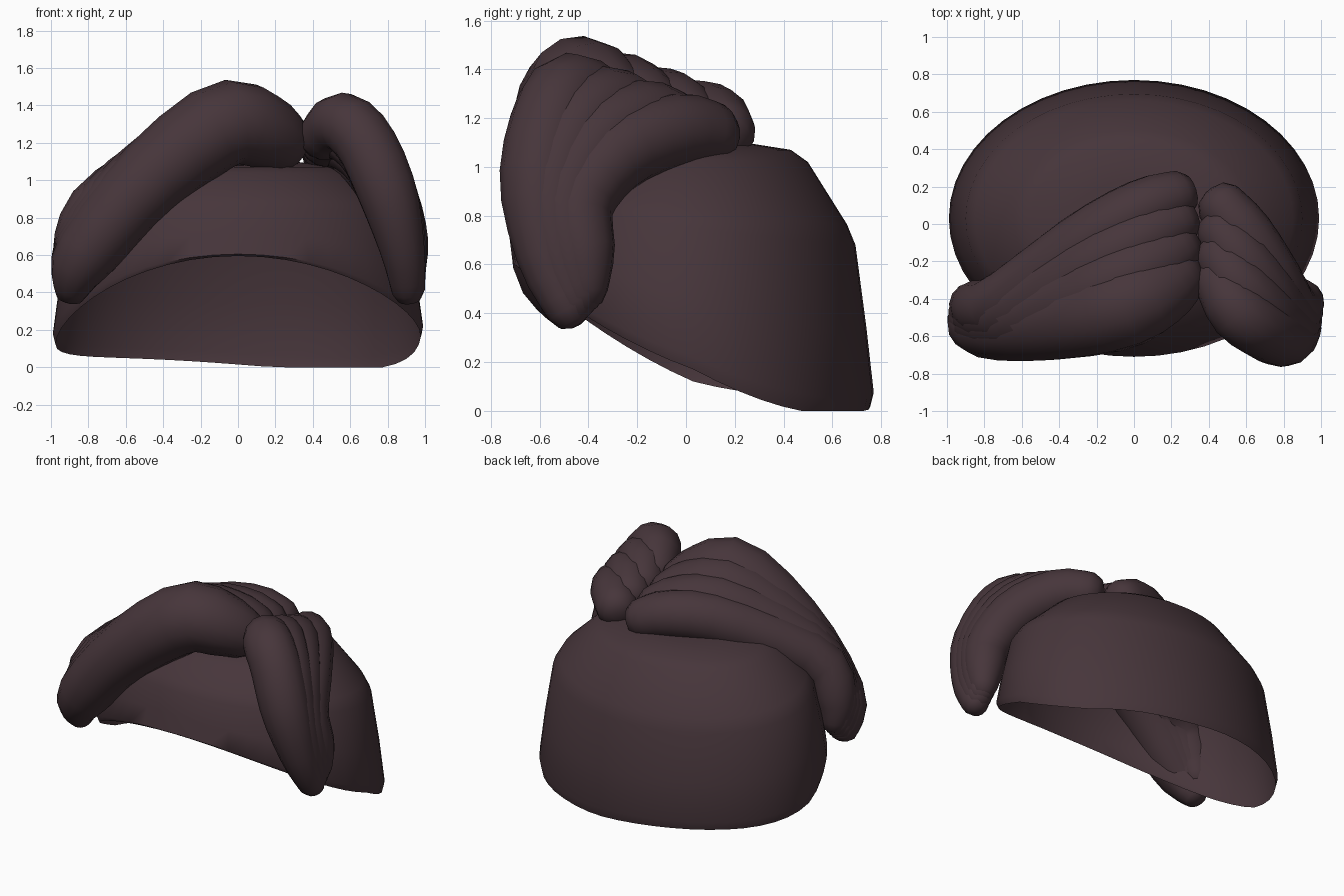
import bpy, bmesh, math
from mathutils import Vector

if "Cube" in bpy.data.objects:
    bpy.data.objects.remove(bpy.data.objects["Cube"])

mat = bpy.data.materials.new("dark plum brown")
mat.diffuse_color = (0.062, 0.036, 0.043, 1)
mat.use_nodes = True
mat.node_tree.nodes["Principled BSDF"].inputs["Base Color"].default_value = mat.diffuse_color


def finish(name, bm, angle):
    bmesh.ops.recalc_face_normals(bm, faces=bm.faces)
    me = bpy.data.meshes.new(name)
    bm.to_mesh(me)
    bm.free()
    me.materials.append(mat)
    ob = bpy.data.objects.new(name, me)
    bpy.context.collection.objects.link(ob)
    bpy.ops.object.select_all(action='DESELECT')
    ob.select_set(True)
    bpy.context.view_layer.objects.active = ob
    bpy.ops.object.shade_smooth_by_angle(angle=math.radians(angle))
    return ob


def loft(bm, rings):
    rows = [[bm.verts.new(p) for p in r] for r in rings]
    n = len(rows[0])
    for a, b in zip(rows, rows[1:]):
        for i in range(n):
            j = (i + 1) % n
            bm.faces.new((a[i], a[j], b[j], b[i]))
    return rows


def spline(pts, t):
    """Catmull-Rom through the points, t in 0..1 (works on x, y, z, radius)."""
    s = t * (len(pts) - 1)
    i = min(int(s), len(pts) - 2)
    f = s - i
    g = lambda k: pts[max(0, min(len(pts) - 1, k))]
    a, b, c, d = g(i - 1), g(i), g(i + 1), g(i + 2)
    return [0.5 * (2 * b[k] + (c[k] - a[k]) * f
            + (2 * a[k] - 5 * b[k] + 4 * c[k] - d[k]) * f * f
            + (3 * b[k] - a[k] - 3 * c[k] + d[k]) * f ** 3) for k in range(4)]


def roll(name, pts, steps=14, sides=14):
    """Round-ended tube along a path of (x, y, z, radius)."""
    samples = [spline(pts, i / steps) for i in range(steps + 1)]
    pos = [Vector(s[:3]) for s in samples]
    rings = []
    side = Vector((0.3, 0.9, 0.1))           # carried along so the tube never twists

    def ring(c, tan, r):
        nonlocal side
        side = (side - tan * side.dot(tan)).normalized()
        v = tan.cross(side)
        rings.append([c + (side * math.cos(a) + v * math.sin(a)) * r
                      for a in (2 * math.pi * k / sides for k in range(sides))])

    t0 = (pos[1] - pos[0]).normalized()
    t1 = (pos[-1] - pos[-2]).normalized()
    for a in (75, 45):                       # rounded start
        a = math.radians(a)
        ring(pos[0] - t0 * samples[0][3] * math.sin(a) * 0.8, t0, samples[0][3] * math.cos(a))
    for i, s in enumerate(samples):
        tan = (pos[min(i + 1, steps)] - pos[max(i - 1, 0)]).normalized()
        ring(pos[i], tan, s[3])
    for a in (45, 75):                       # rounded end
        a = math.radians(a)
        ring(pos[-1] + t1 * samples[-1][3] * math.sin(a) * 0.6, t1, samples[-1][3] * math.cos(a))
    bm = bmesh.new()
    rows = loft(bm, rings)
    bm.faces.new(rows[0])
    bm.faces.new(rows[-1])
    return finish(name, bm, 60)


def bundle(name, front, back, count=4):
    """Fan of rolls blended between a front path and a back path."""
    for k in range(count):
        f = k / (count - 1)
        roll(f"{name}_{k + 1}", [[p * (1 - f) + q * f for p, q in zip(a, b)]
                                 for a, b in zip(front, back)])


# Cap: open shell with a rim that sweeps up at the front
# (x radius, y radius, y centre, z middle, z tilt, z curve, sideways lean)
levels = [(0.975, 0.725, 0.03, 0.145, -0.29, 0.16, 1),
          (0.99, 0.74, 0.03, 0.20, -0.265, 0.14, 0.8),
          (0.955, 0.71, 0.03, 0.45, -0.19, 0.08, 0.4),
          (0.90, 0.665, 0.03, 0.75, -0.09, 0.02, 0),
          (0.85, 0.63, 0.03, 0.83, -0.075, 0.01, 0),
          (0.64, 0.48, 0.02, 1.03, -0.01, 0, 0),
          (0.55, 0.41, 0.02, 1.07, 0, 0, 0),
          (0.30, 0.22, 0.02, 1.10, 0, 0, 0)]
N = 48
rings = []
for rx, ry, cy, z, tilt, curve, lean in levels:
    ring = []
    for k in range(N):
        a = 2 * math.pi * k / N
        t, c = math.sin(a), math.cos(a)
        shift = lean * c * (0.025 - 0.10 * t if t > 0 else 0.025 * (1 + t))
        ring.append((rx * c, cy + ry * t, max(0, z + tilt * t + curve * t * t + shift)))
    rings.append(ring)
bm = bmesh.new()
rows = loft(bm, rings)
bm.faces.new(rows[-1])
finish("cap", bm, 60)

# Wide bundle of rolls sweeping to the left
bundle("left_roll",
       [(-0.89, -0.48, 0.42, 0.10), (-0.82, -0.54, 0.60, 0.17), (-0.50, -0.53, 0.98, 0.205),
        (-0.09, -0.45, 1.295, 0.23), (0.13, -0.35, 1.265, 0.205), (0.25, -0.26, 1.19, 0.16)],
       [(-0.87, -0.41, 0.49, 0.09), (-0.85, -0.44, 0.66, 0.14), (-0.71, -0.42, 0.89, 0.16),
        (-0.25, -0.09, 1.15, 0.17), (0.06, 0.09, 1.19, 0.16), (0.25, 0.16, 1.13, 0.13)])

# Narrow bundle of rolls falling to the right
bundle("right_roll",
       [(0.91, -0.48, 0.41, 0.09), (0.88, -0.57, 0.62, 0.12), (0.80, -0.605, 0.93, 0.16),
        (0.68, -0.55, 1.20, 0.165), (0.55, -0.46, 1.31, 0.16), (0.44, -0.28, 1.22, 0.13)],
       [(0.91, -0.41, 0.49, 0.09), (0.89, -0.42, 0.65, 0.13), (0.83, -0.44, 0.86, 0.15),
        (0.73, -0.28, 1.06, 0.16), (0.58, -0.04, 1.15, 0.155), (0.45, 0.12, 1.13, 0.13)])
